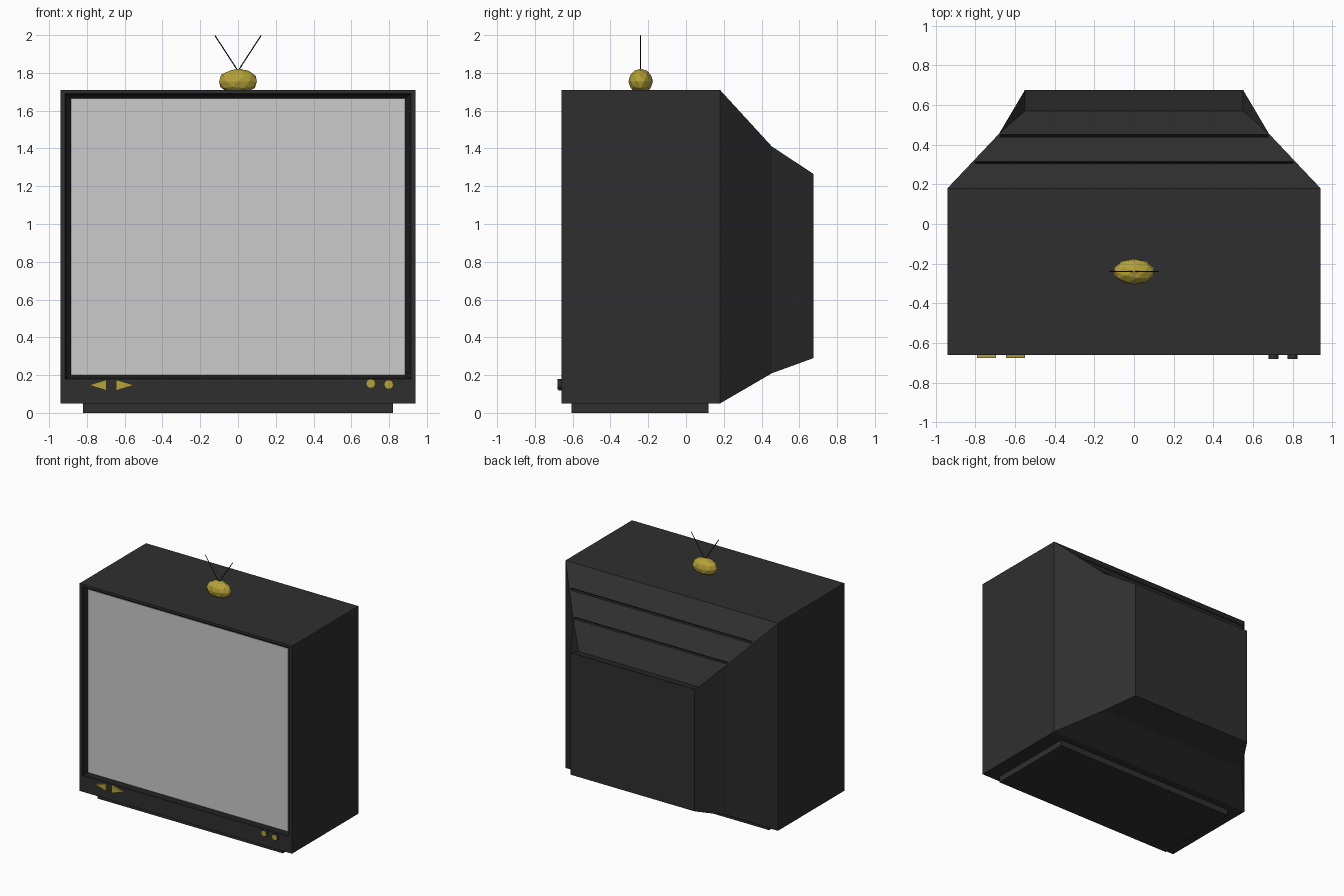
import bpy, bmesh, math
from mathutils import Vector

if "Cube" in bpy.data.objects:
    bpy.data.objects.remove(bpy.data.objects["Cube"])


def material(name, rgb):
    m = bpy.data.materials.new(name)
    m.diffuse_color = (*rgb, 1)
    m.use_nodes = True
    m.node_tree.nodes["Principled BSDF"].inputs["Base Color"].default_value = m.diffuse_color
    return m


BLACK = material("black_plastic", (0.028, 0.028, 0.028))
DARK = material("dark_trim", (0.012, 0.012, 0.012))
GOLD = material("gold", (0.46, 0.36, 0.04))
GREY = material("screen_grey", (0.8, 0.8, 0.8))


def finish(name, bm, *mats):
    bmesh.ops.recalc_face_normals(bm, faces=bm.faces)
    me = bpy.data.meshes.new(name)
    bm.to_mesh(me)
    bm.free()
    ob = bpy.data.objects.new(name, me)
    bpy.context.collection.objects.link(ob)
    for m in mats:
        me.materials.append(m)
    return ob


def box(name, x, y, z, mat):
    bm = bmesh.new()
    bmesh.ops.create_cube(bm, size=1)
    for v in bm.verts:
        v.co = Vector([r[0] if c < 0 else r[1] for c, r in zip(v.co, (x, y, z))])
    return finish(name, bm, mat)


def prism(name, pts, y0, y1, side, front):
    """Extrude an (x, z) outline along y; the front cap gets its own material."""
    bm = bmesh.new()
    a = [bm.verts.new((x, y0, z)) for x, z in pts]
    b = [bm.verts.new((x, y1, z)) for x, z in pts]
    bm.faces.new(a).material_index = 1
    bm.faces.new(b)
    for i in range(len(pts)):
        j = (i + 1) % len(pts)
        bm.faces.new((a[i], a[j], b[j], b[i]))
    return finish(name, bm, side, front)


# Cabinet: rectangles (half width, bottom, top, y) lofted from screen to back
rings = [(0.885, 0.20, 1.665, -0.625), (0.905, 0.185, 1.68, -0.64),
         (0.915, 0.18, 1.69, -0.66), (0.94, 0.05, 1.71, -0.66),
         (0.94, 0.05, 1.71, 0.18), (0.68, 0.21, 1.41, 0.455),
         (0.55, 0.29, 1.265, 0.675)]
bm = bmesh.new()
loops = [[bm.verts.new((sx * w, y, z)) for sx, z in
          ((-1, z0), (1, z0), (1, z1), (-1, z1))] for w, z0, z1, y in rings]
for k, (a, b) in enumerate(zip(loops, loops[1:])):
    for i in range(4):
        j = (i + 1) % 4
        if k == len(loops) - 2 and i == 2:
            # Recessed last panel on top, with a lip behind it
            c = [bm.verts.new((x, 0.57, 1.235)) for x in (0.55, -0.55)]
            bm.faces.new((a[2], a[3], c[1], c[0]))
            bm.faces.new((c[0], c[1], b[3], b[2]))
            bm.faces.new((a[2], c[0], b[2]))
            bm.faces.new((a[3], c[1], b[3]))
        else:
            f = bm.faces.new((a[i], a[j], b[j], b[i]))
            f.material_index = int(k < 2)
bm.faces.new(loops[0])
bm.faces.new(loops[-1])
cabinet = finish("cabinet", bm, BLACK, DARK)

# Grooves between the sloped panels of the back
for k, (y, w) in enumerate(((0.31, 0.80), (0.445, 0.675))):
    z = 1.71 - (y - 0.18) * 0.30 / 0.275
    cut = box(f"groove_cutter_{k}", (-w, w), (-0.008, 0.008), (-0.012, 0.03), DARK)
    cut.location = (0, y, z)
    cut.rotation_euler.x = -math.atan2(0.30, 0.275)
    cut.hide_render = True
    cut.hide_set(True)
    mod = cabinet.modifiers.new("groove", 'BOOLEAN')
    mod.operation = 'DIFFERENCE'
    mod.object = cut

# Screen and foot
box("screen", (-0.885, 0.885), (-0.63, -0.62), (0.20, 1.665), GREY)
box("foot", (-0.82, 0.82), (-0.605, 0.12), (0, 0.055), BLACK)

# Arrow buttons and round knobs
for name, base, tip in (("left", -0.695, -0.79), ("right", -0.645, -0.55)):
    prism(f"{name}_arrow_button", [(base, 0.118), (base, 0.176), (tip, 0.147)],
          -0.675, -0.65, GOLD, GOLD)
for k, (x, z) in enumerate(((0.703, 0.155), (0.798, 0.15))):
    pts = [(x + 0.025 * math.cos(t * math.tau / 12),
            z + 0.025 * math.sin(t * math.tau / 12)) for t in range(12)]
    prism(f"knob_{k}", pts, -0.68, -0.65, BLACK, GOLD)

# Antenna base and rods
bm = bmesh.new()
bmesh.ops.create_icosphere(bm, subdivisions=2, radius=1)
bmesh.ops.scale(bm, vec=(0.105, 0.065, 0.067), verts=bm.verts)
bmesh.ops.translate(bm, vec=(0, -0.24, 1.755), verts=bm.verts)
finish("antenna_base", bm, GOLD)
for name, s in (("left", -1), ("right", 1)):
    p, q = Vector((0, -0.24, 1.81)), Vector((s * 0.122, -0.24, 1.998))
    bm = bmesh.new()
    bmesh.ops.create_cone(bm, segments=6, radius1=0.003, radius2=0.003,
                          depth=(q - p).length, cap_ends=True)
    rod = finish(f"{name}_antenna_rod", bm, DARK)
    rod.location = (p + q) / 2
    rod.rotation_euler = (q - p).to_track_quat('Z', 'Y').to_euler()
